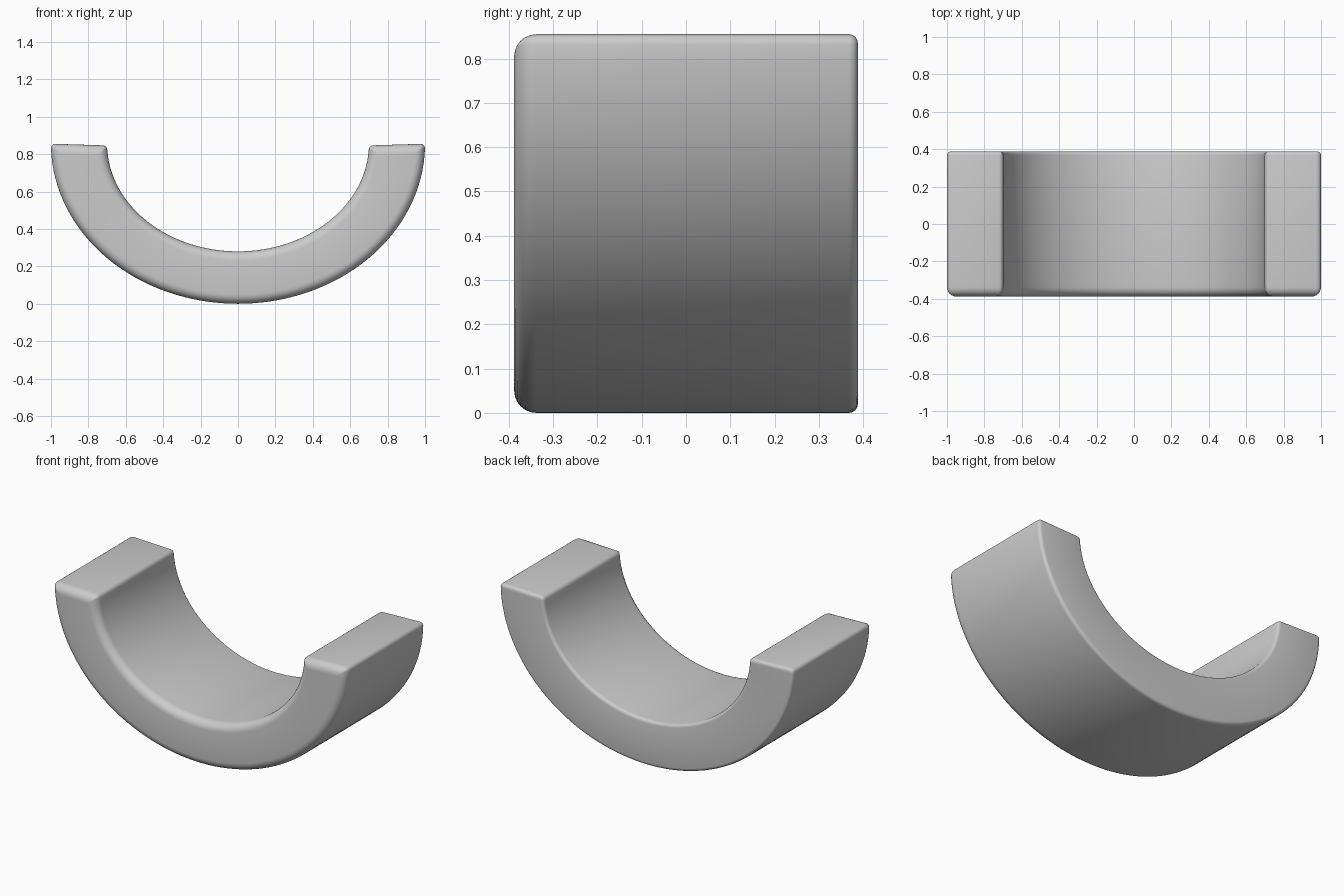
import bpy, bmesh, math

if "Cube" in bpy.data.objects:
    bpy.data.objects.remove(bpy.data.objects["Cube"])

TOP = 0.855          # height of the flat ends
HALF_DEPTH = 0.388   # half length along y
ARC = 64             # segments along each arc
CORNER = 4           # segments per rounded corner


def half_outline(inset):
    """Left-to-right outer arc and inner arc, each with rounded end corners."""
    rows = []
    r = max(0.024 - inset, 0.006)
    for a, b, side, top in ((1.0 - inset, TOP - inset, 1, TOP - inset),
                            (0.70 + inset, 0.575 + inset, -1, TOP - 0.008 - inset)):
        # arc stops below the end face to leave room for the corner
        start = math.asin((TOP - (top - r)) / b)
        row = []
        for i in range(ARC + 1):
            t = start + (math.pi - 2 * start) * i / ARC
            row.append((-a * math.cos(t), TOP - b * math.sin(t)))
        x_end = row[-1][0]
        corner = []
        for i in range(1, CORNER + 1):
            t = math.pi / 2 * i / CORNER
            corner.append((x_end - side * r * (1 - math.cos(t)),
                           top - r + r * math.sin(t)))
        left = [(-x, z) for x, z in reversed(corner)]
        rows.append(left + row + corner)
    return rows


# depth layers: wide rounding on the front rim, narrow on the back rim
layers = []
for radius, sign, steps in ((0.05, -1, 6), (0.02, 1, 4)):
    part = []
    for i in range(steps + 1):
        t = math.pi / 2 * i / steps
        part.append((sign * (HALF_DEPTH - radius * (1 - math.cos(t))),
                     radius * (1 - math.sin(t))))
    layers += part if sign < 0 else part[::-1]

bm = bmesh.new()
loops = []
for y, inset in layers:
    outer, inner = half_outline(inset)
    loops.append([bm.verts.new((x, y, z)) for x, z in outer + inner[::-1]])

# skin between layers
count = len(loops[0])
for a, b in zip(loops, loops[1:]):
    for i in range(count):
        j = (i + 1) % count
        bm.faces.new((a[i], a[j], b[j], b[i]))

# front and back faces as strips between the outer and inner arcs
for loop in (loops[0], loops[-1]):
    for i in range(count // 2 - 1):
        bm.faces.new((loop[i], loop[i + 1], loop[count - 2 - i], loop[count - 1 - i]))

bmesh.ops.recalc_face_normals(bm, faces=bm.faces)
mesh = bpy.data.meshes.new("half_ring")
bm.to_mesh(mesh)
bm.free()

half_ring = bpy.data.objects.new("half_ring", mesh)
bpy.context.collection.objects.link(half_ring)

grey = bpy.data.materials.new("light_grey")
grey.diffuse_color = (0.6, 0.6, 0.6, 1)
grey.use_nodes = True
grey.node_tree.nodes["Principled BSDF"].inputs["Base Color"].default_value = grey.diffuse_color
mesh.materials.append(grey)

bpy.context.view_layer.objects.active = half_ring
half_ring.select_set(True)
bpy.ops.object.shade_smooth_by_angle(angle=math.radians(30))
